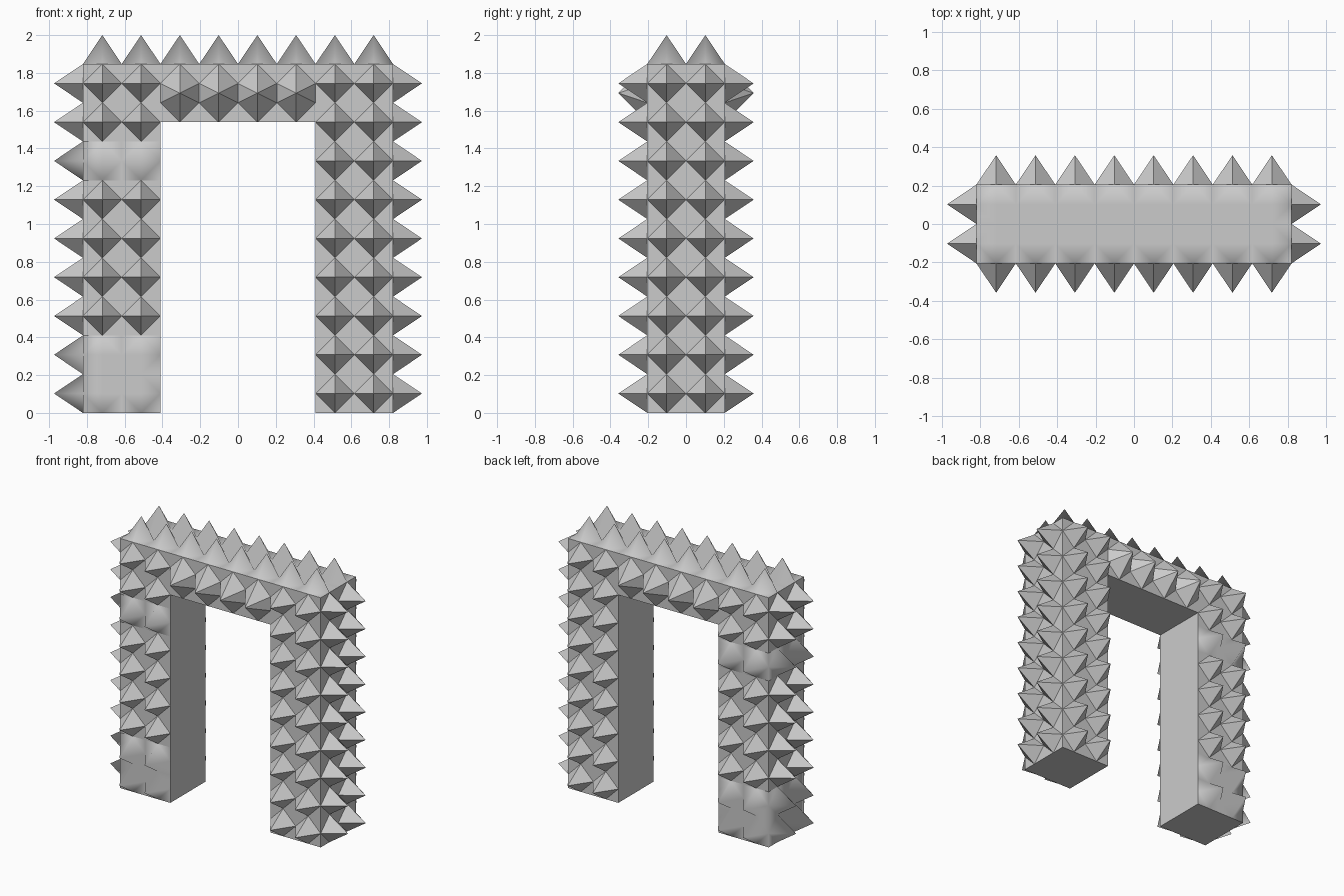
import bpy, bmesh
from mathutils import Vector

if "Cube" in bpy.data.objects:
    bpy.data.objects.remove(bpy.data.objects["Cube"])

C = 2 / 9.745          # studded cell size
H = C / 2
SPIKE = 2 - 9 * C      # spike height
W, D, TOP, SOFFIT = 4 * C, C, 9 * C, 7.5 * C

X, Y, Z = Vector((1, 0, 0)), Vector((0, 1, 0)), Vector((0, 0, 1))
bm = bmesh.new()


def face(points, smooth=False):
    bm.faces.new([bm.verts.new(p) for p in points]).smooth = smooth


def stud(centre, u, v, smooth=False, extra=0.0):
    """Spike with a diamond base (stretched along v by extra) plus flat corner triangles."""
    def at(a, b):
        return centre + u * a + v * b
    e = extra / 2
    tip = centre + u.cross(v) * SPIKE
    base = [(H, -e), (H, e), (0, H + e), (-H, e), (-H, -e), (0, -H - e)]
    if not extra:
        base = [(H, 0), (0, H), (-H, 0), (0, -H)]
    for i, p in enumerate(base):
        q = base[(i + 1) % len(base)]
        face([at(*p), at(*q), tip], smooth)
        if p[0] != q[0]:
            corner = (H if p[0] + q[0] > 0 else -H, H + e if p[1] + q[1] > 0 else -H - e)
            face([at(*p), at(*corner), at(*q)], smooth)


def flat(centre, u, v, a, b):
    face([centre + u * a * i + v * b * j for i, j in ((-1, -1), (1, -1), (1, 1), (-1, 1))])


for s in (-1, 1):
    # studded front/back and outer side of each leg
    for row in range(9):
        z = (row + 0.5) * C
        smooth = s < 0 and row in (0, 1, 6)
        for k in (2.5, 3.5):
            for f in (-1, 1):
                stud(Vector((s * k * C, f * D, z)), X * -f, Z, smooth)
        for y in (-H, H):
            stud(Vector((s * W, y, z)), Y * s, Z, smooth)
    # plain inner side and foot of each leg
    flat(Vector((s * 2 * C, 0, SOFFIT / 2)), Y * -s, Z, D, SOFFIT / 2)
    flat(Vector((s * 3 * C, 0, 0)), X, -Y, C, D)
    # taller studs on the lintel front/back
    for i in range(4):
        stud(Vector(((i - 1.5) * C, s * D, (SOFFIT + TOP) / 2)), X * -s, Z, False, H)

# lintel underside
flat(Vector((0, 0, SOFFIT)), X, -Y, 2 * C, D)

# smooth studs across the top
for i in range(8):
    for y in (-H, H):
        stud(Vector(((i - 3.5) * C, y, TOP)), X, Y, True)

bmesh.ops.remove_doubles(bm, verts=bm.verts, dist=0.0005)
mesh = bpy.data.meshes.new("studded_arch")
bm.to_mesh(mesh)
bm.free()
arch = bpy.data.objects.new("studded_arch", mesh)
bpy.context.collection.objects.link(arch)
